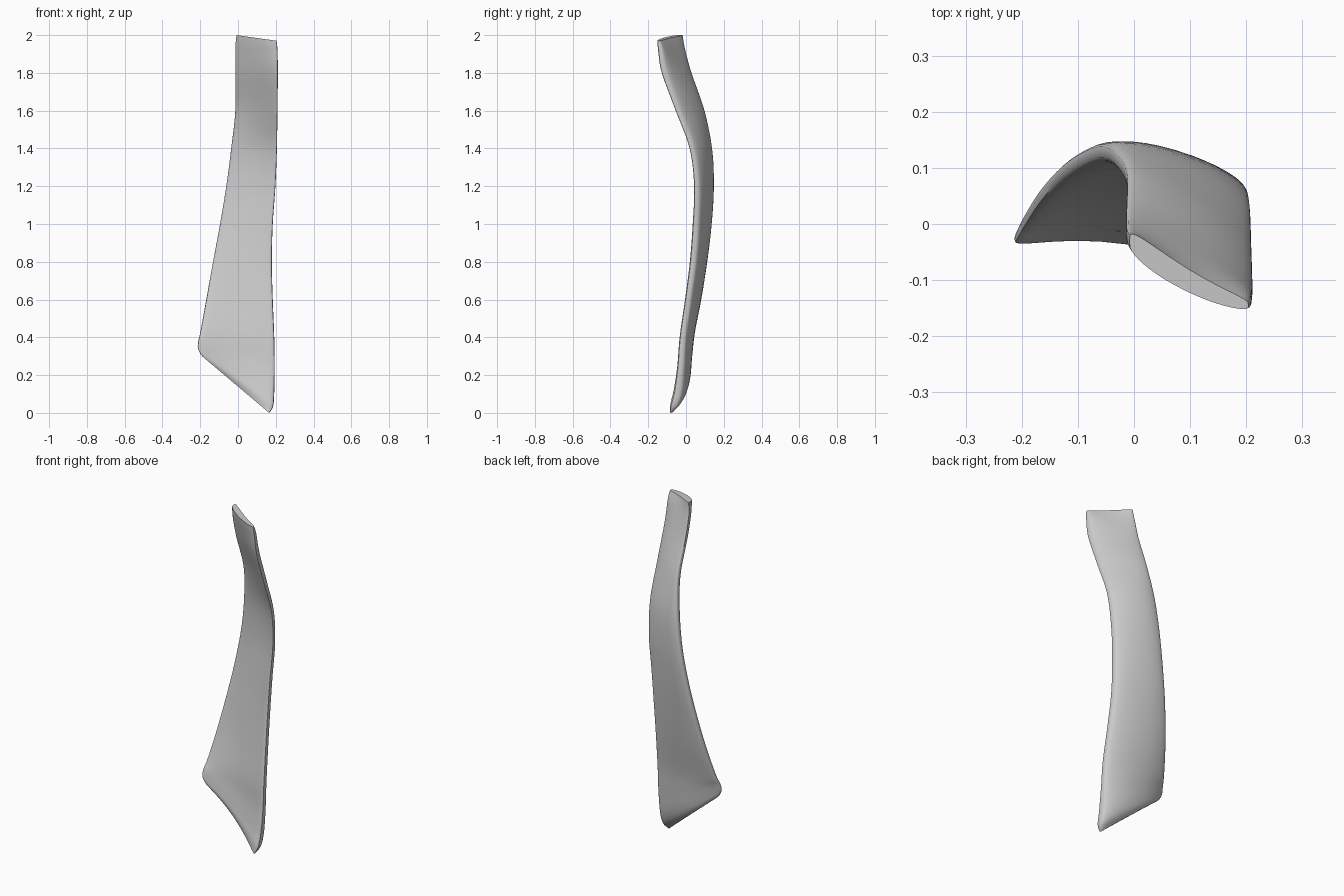
import bpy, bmesh, math

# Rows from bottom to top:
# left edge (x, y, z), right edge (x, y, z), left / right thickness, mid bulge
ROWS = [
    (-0.190, -0.028, 0.300, 0.165, -0.080, 0.000, 0.020, 0.030, 0.040),
    (-0.204, -0.028, 0.322, 0.186, -0.065, 0.035, 0.030, 0.075, 0.036),
    (-0.213, -0.027, 0.350, 0.192, -0.045, 0.110, 0.032, 0.080, 0.034),
    (-0.209, -0.018, 0.385, 0.194, -0.030, 0.240, 0.038, 0.066, 0.032),
    (-0.197, 0.005, 0.440, 0.192, -0.018, 0.400, 0.045, 0.062, 0.026),
    (-0.168, 0.050, 0.600, 0.184, 0.010, 0.600, 0.050, 0.060, 0.020),
    (-0.132, 0.090, 0.800, 0.179, 0.036, 0.800, 0.050, 0.060, 0.014),
    (-0.095, 0.116, 1.000, 0.184, 0.050, 1.000, 0.050, 0.058, 0.014),
    (-0.062, 0.128, 1.200, 0.198, 0.055, 1.200, 0.050, 0.052, 0.016),
    (-0.036, 0.118, 1.400, 0.206, 0.030, 1.400, 0.052, 0.050, 0.020),
    (-0.014, 0.082, 1.600, 0.209, -0.043, 1.600, 0.054, 0.054, 0.016),
    (-0.014, 0.015, 1.800, 0.211, -0.115, 1.800, 0.054, 0.058, 0.008),
    (-0.014, -0.018, 1.930, 0.209, -0.136, 1.920, 0.052, 0.046, -0.006),
    (-0.008, -0.030, 2.000, 0.204, -0.145, 1.970, 0.056, 0.026, -0.014),
]
N, SUB = 40, 6


def spline(a, b, c, d, t):
    return 0.5 * (2*b + (c-a)*t + (2*a-5*b+4*c-d)*t*t + (3*b-a-3*c+d)*t**3)


def soft(v, p):
    return math.copysign(abs(v) ** p, v)


def section(r):
    """Rounded, gently arched slab between the left and right edge."""
    xl, yl, zl, xr, yr, zr, tl, tr, bulge = r
    pts = []
    for i in range(N):
        a = 2 * math.pi * i / N
        u = 0.5 - 0.5 * soft(math.cos(a), 0.75)
        v = 0.5 * soft(math.sin(a), 0.5)
        y = yl + (yr - yl) * u + bulge * 4 * u * (1 - u) + v * (tl + (tr - tl) * u)
        pts.append((xl + (xr - xl) * u, y, zl + (zr - zl) * u))
    return pts


# Smooth the rows along the length
rows = []
last = len(ROWS) - 1
for k in range(last):
    ctrl = [ROWS[min(max(k + j, 0), last)] for j in (-1, 0, 1, 2)]
    for s in range(SUB):
        rows.append([spline(*q, s / SUB) for q in zip(*ctrl)])
rows.append(ROWS[-1])

# Loft the blade
bm = bmesh.new()
rings = [[bm.verts.new(p) for p in section(r)] for r in rows]
for lo, hi in zip(rings, rings[1:]):
    for i in range(N):
        j = (i + 1) % N
        bm.faces.new((lo[i], lo[j], hi[j], hi[i]))

# Close both ends with strips between front and back
for ring in (rings[0], rings[-1]):
    for i in range(N // 2):
        quad = [ring[i], ring[i + 1], ring[N - i - 1], ring[(N - i) % N]]
        bm.faces.new(list(dict.fromkeys(quad)))
bmesh.ops.recalc_face_normals(bm, faces=bm.faces)

mesh = bpy.data.meshes.new("bone_blade")
bm.to_mesh(mesh)
bm.free()
blade = bpy.data.objects.new("bone_blade", mesh)
bpy.context.collection.objects.link(blade)
bpy.context.view_layer.objects.active = blade
blade.select_set(True)
bpy.ops.object.shade_smooth_by_angle(angle=math.radians(40))
